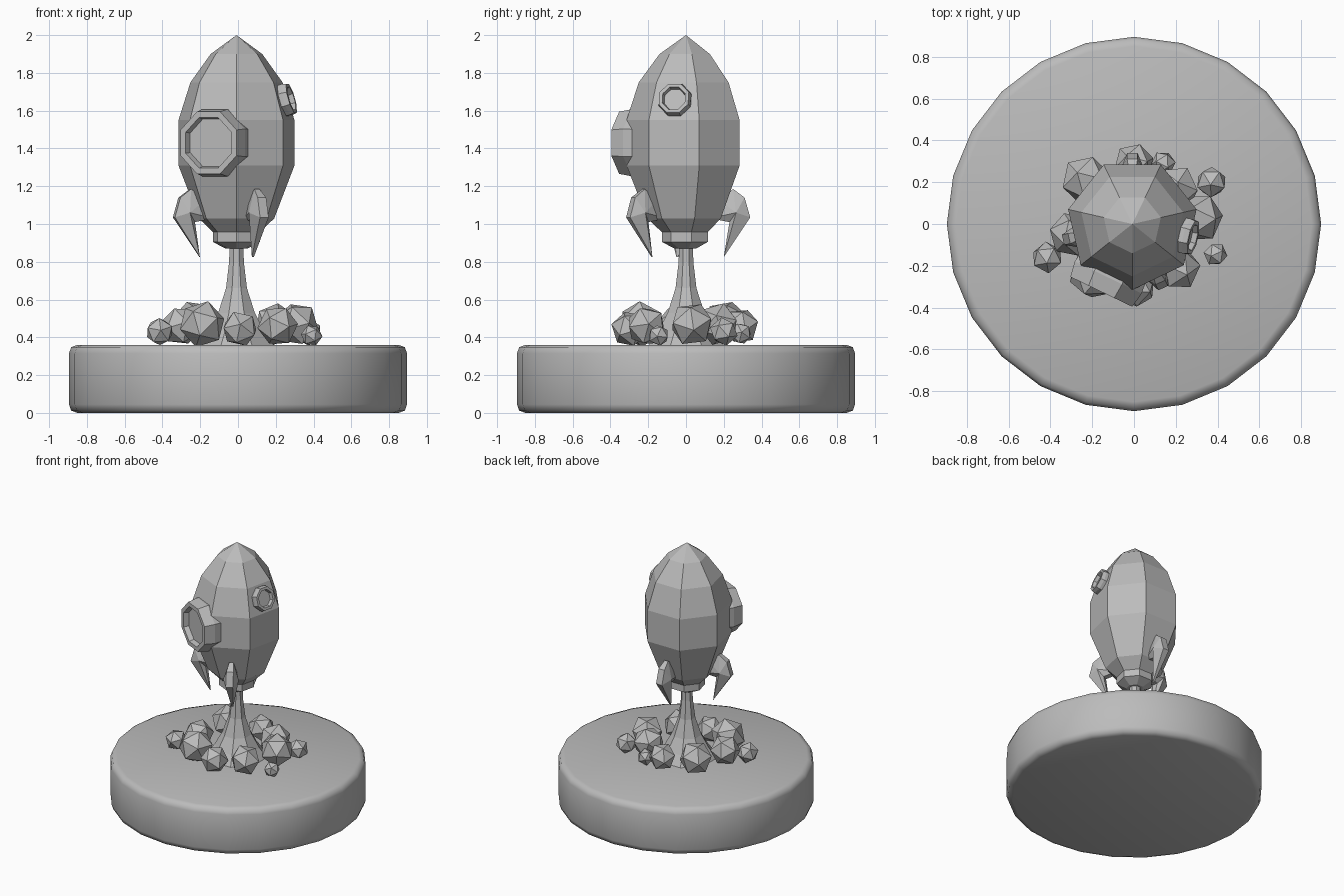
import bpy, bmesh, math, random
from mathutils import Matrix, Vector, Euler

if "Cube" in bpy.data.objects:
    bpy.data.objects.remove(bpy.data.objects["Cube"])

random.seed(4)
grey = bpy.data.materials.new("mid_grey")
grey.diffuse_color = (0.5, 0.5, 0.5, 1)
grey.use_nodes = True
grey.node_tree.nodes["Principled BSDF"].inputs["Base Color"].default_value = grey.diffuse_color


def finish(bm, name):
    bmesh.ops.recalc_face_normals(bm, faces=bm.faces)
    me = bpy.data.meshes.new(name)
    bm.to_mesh(me)
    bm.free()
    me.materials.append(grey)
    ob = bpy.data.objects.new(name, me)
    bpy.context.collection.objects.link(ob)
    return ob


def lathe(name, profile, sides, phase=0.0, matrix=Matrix()):
    """Revolve (radius, height) points into a faceted solid; radius 0 is a pole."""
    bm = bmesh.new()
    rings = []
    for r, h in profile:
        n = 1 if r == 0 else sides
        rings.append([bm.verts.new(matrix @ Vector((
            r * math.cos(phase + math.tau * i / sides),
            r * math.sin(phase + math.tau * i / sides), h))) for i in range(n)])
    for a, b in zip(rings, rings[1:]):
        for i in range(sides):
            j = (i + 1) % sides
            quad = [a[i % len(a)], a[j % len(a)], b[j % len(b)], b[i % len(b)]]
            bm.faces.new(list(dict.fromkeys(quad)))
    for ring in (rings[0], rings[-1]):
        if len(ring) > 1:
            bm.faces.new(ring)
    return finish(bm, name)


# Round display base with softened rims
base = lathe("base", [(0.85, 0), (0.883, 0.012), (0.895, 0.045),
                      (0.895, 0.315), (0.883, 0.348), (0.85, 0.36)], 24)
bpy.context.view_layer.objects.active = base
base.select_set(True)
bpy.ops.object.shade_smooth_by_angle(angle=math.radians(60))
base.select_set(False)

# Seven-sided hull, nozzle and flame column
front = -math.pi / 2
shift = Matrix.Translation((-0.008, 0, 0))
lathe("hull", [(0.11, 0.94), (0.205, 1.03), (0.315, 1.31), (0.315, 1.55),
               (0.25, 1.75), (0.14, 1.9), (0, 2.0)], 7, front, shift)
lathe("nozzle", [(0.06, 0.87), (0.128, 0.905), (0.128, 0.972), (0.1, 0.98)], 7, front, shift)
lathe("exhaust_column", [(0.22, 0.35), (0.16, 0.43), (0.105, 0.53), (0.06, 0.66),
                         (0.042, 0.8), (0.04, 0.9)], 8, math.pi / 8, shift)

# Swept fins, each centred on a hull facet
outline = [(0.25, 1.185, 0.015), (0.31, 1.14, 0.025), (0.34, 1.035, 0.025),
           (0.2, 0.825, 0.006), (0.23, 1.01, 0.02), (0.13, 1.03, 0.02),
           (0.17, 1.13, 0.015)]
for k, deg in enumerate((-64.3, 90, 192.9)):
    rot = shift @ Matrix.Rotation(math.radians(deg), 4, 'Z')
    bm = bmesh.new()
    rims = []
    for s in (-1, 1):
        rim = [bm.verts.new(rot @ Vector((r, s * w, z))) for r, z, w in outline]
        hub = bm.verts.new(rot @ Vector((0.265, s * 0.055, 1.06)))
        for a, b in zip(rim, rim[1:] + rim[:1]):
            bm.faces.new((a, b, hub))
        rims.append(rim)
    n = len(outline)
    for i in range(n):
        j = (i + 1) % n
        bm.faces.new((rims[0][i], rims[0][j], rims[1][j], rims[1][i]))
    finish(bm, f"fin_{k + 1}")


def porthole(name, deg, tilt, centre, profile):
    a, t = math.radians(deg), math.radians(tilt)
    normal = Vector((math.cos(a) * math.cos(t), math.sin(a) * math.cos(t), math.sin(t)))
    r, z = centre
    place = Matrix.Translation((r * math.cos(a), r * math.sin(a), z))
    lathe(name, profile, 8, math.pi / 8,
          place @ normal.to_track_quat('Z', 'Y').to_matrix().to_4x4())


# Large front window and small side window, both recessed rings
porthole("large_window", -115.7, 0, (0.284, 1.43),
         [(0.18, -0.1), (0.192, 0.0), (0.178, 0.076), (0.145, 0.076), (0.135, 0.04), (0, 0.04)])
porthole("small_window", -12.9, 16, (0.252, 1.655),
         [(0.088, -0.04), (0.092, 0.015), (0.086, 0.04), (0.066, 0.04), (0.06, 0.015), (0, 0.015)])

# Smoke puffs around the flame: x, y, z, radius
puffs = [(-.23, .21, .48, .11), (0, .29, .46, .09), (.14, .29, .42, .055),
         (.2, .17, .47, .105), (.31, .03, .47, .11), (.21, -.21, .46, .1),
         (.01, -.3, .445, .09), (-.19, -.24, .47, .115), (-.3, -.05, .46, .1),
         (.37, .2, .43, .07), (.39, -.145, .41, .053), (-.415, -.16, .43, .07)]
for k, (x, y, z, r) in enumerate(puffs):
    bm = bmesh.new()
    spin = Euler([random.uniform(-0.5, 0.5) for _ in range(3)]).to_matrix().to_4x4()
    bmesh.ops.create_icosphere(bm, subdivisions=1, radius=r * 1.09,
                               matrix=Matrix.Translation((x, y, z)) @ spin)
    finish(bm, f"smoke_puff_{k + 1}")
